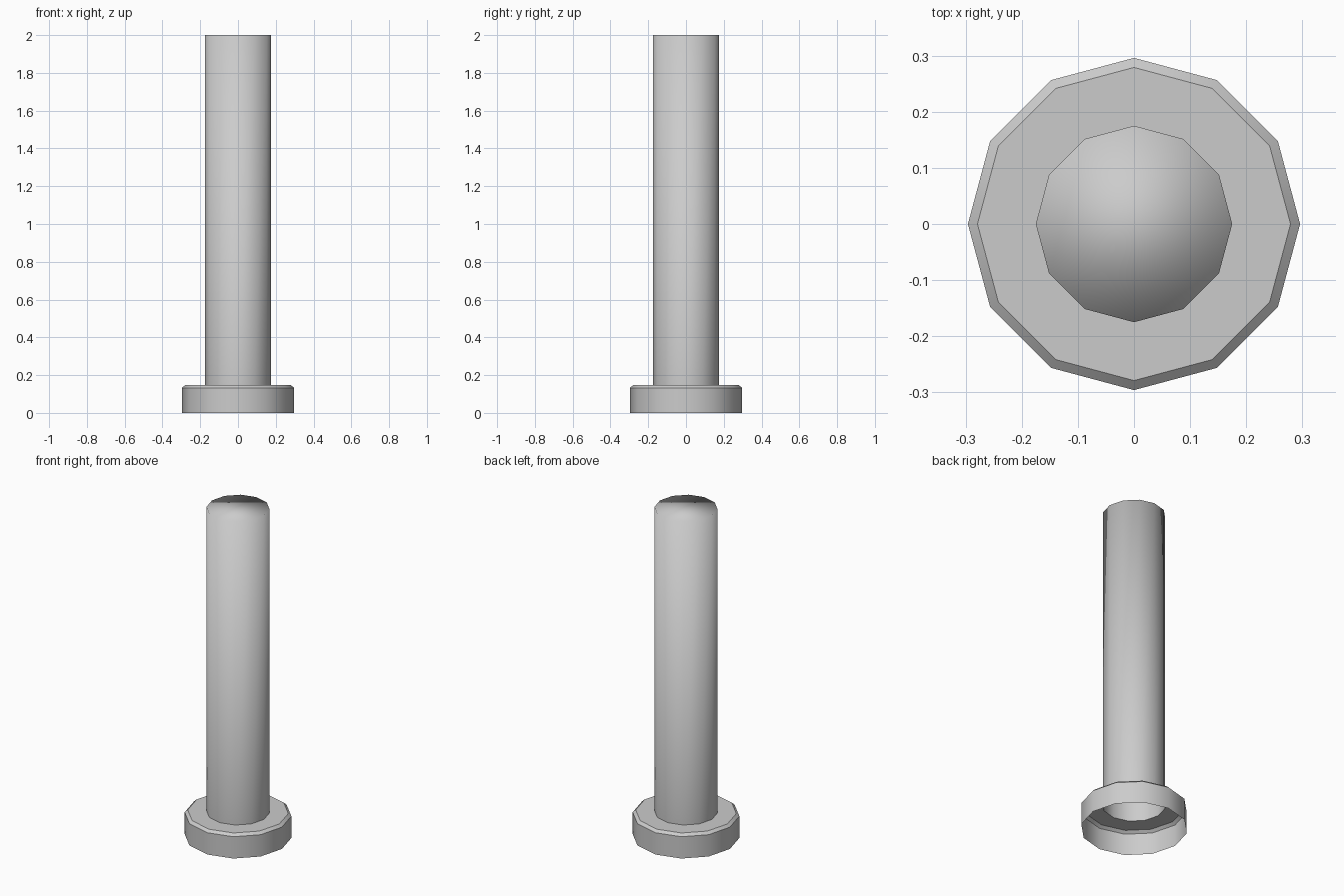
import bpy, bmesh, math

if "Cube" in bpy.data.objects:
    bpy.data.objects.remove(bpy.data.objects["Cube"])

SIDES = 12


def lathe(name, profile, cap=False, sharp_rings=()):
    """Revolve (radius, z) points into a 12-sided open shell."""
    bm = bmesh.new()
    rings = []
    for r, z in profile:
        rings.append([bm.verts.new((r * math.cos(math.tau * i / SIDES),
                                    r * math.sin(math.tau * i / SIDES), z))
                      for i in range(SIDES)])
    for lo, hi in zip(rings, rings[1:]):
        for i in range(SIDES):
            j = (i + 1) % SIDES
            bm.faces.new((lo[i], lo[j], hi[j], hi[i]))
    if cap:
        bm.faces.new(rings[-1])
    for f in bm.faces:
        f.smooth = True
    # crease selected rings so the shading breaks there
    for k in sharp_rings:
        for i in range(SIDES):
            bm.edges.get((rings[k][i], rings[k][(i + 1) % SIDES])).smooth = False
    mesh = bpy.data.meshes.new(name)
    bm.to_mesh(mesh)
    bm.free()
    obj = bpy.data.objects.new(name, mesh)
    bpy.context.collection.objects.link(obj)
    return obj


# Base collar: open underneath, chamfered top edge, hole for the shaft
lathe("base_collar", [(0.296, 0), (0.296, 0.133), (0.279, 0.148), (0.175, 0.148)],
      sharp_rings=(1, 2))

# Hollow shaft with a flat cap whose shading blends into the wall
lathe("shaft", [(0.175, 0.148), (0.175, 2.0)], cap=True)
